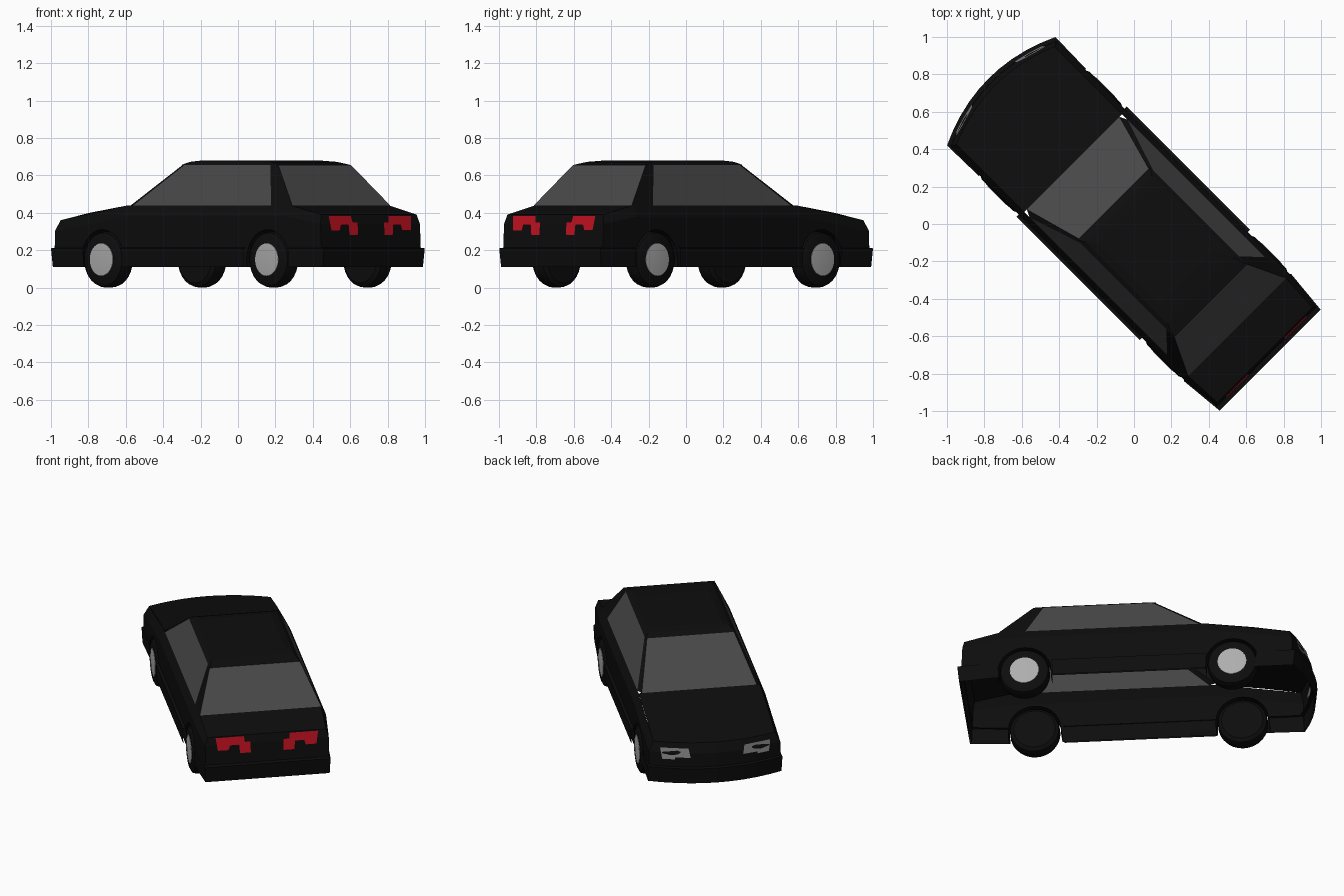
import bpy, bmesh, math
from mathutils import Vector

if "Cube" in bpy.data.objects:
    bpy.data.objects.remove(bpy.data.objects["Cube"])

TURN = math.radians(45)          # the car stands diagonally; built along local +y


def material(name, rgb):
    m = bpy.data.materials.new(name)
    m.diffuse_color = (*rgb, 1)
    m.use_nodes = True
    m.node_tree.nodes["Principled BSDF"].inputs["Base Color"].default_value = m.diffuse_color
    return m


BLACK = material("black_paint", (0.004, 0.004, 0.004))
GLASS = material("grey_glass", (0.065, 0.065, 0.065))
RED = material("red_lamp", (0.56, 0.006, 0.016))
LAMP = material("headlamp_grey", (0.22, 0.22, 0.22))
HUB = material("hub_silver", (0.42, 0.42, 0.42))


def finish(bm, name, mats, orient=True):
    """Point faces outward from the car's spine, then make the object."""
    bmesh.ops.remove_doubles(bm, verts=bm.verts, dist=0.0005)
    bm.normal_update()
    if orient:
        for f in bm.faces:
            c = f.calc_center_median()
            spine = Vector((0, max(-0.6, min(0.6, c.y)), 0.25))
            if f.normal.dot(c - spine) < 0:
                f.normal_flip()
    me = bpy.data.meshes.new(name)
    bm.to_mesh(me)
    bm.free()
    for m in mats:
        me.materials.append(m)
    ob = bpy.data.objects.new(name, me)
    ob.rotation_euler.z = TURN
    bpy.context.collection.objects.link(ob)
    return ob


def face(bm, pts):
    return bm.faces.new([bm.verts.new(p) for p in pts])


def loft(bm, rows):
    for a, b in zip(rows, rows[1:]):
        for i in range(len(a) - 1):
            face(bm, [a[i], a[i + 1], b[i + 1], b[i]])


def bow(x):                      # curved plan of the nose
    return 1.10 - 0.096 * (x / 0.41) ** 2


def side_x(y):                   # side wall, tapering at the tail
    return 0.40 if y > -0.785 else 0.40 - 0.11 * (-0.785 - y)


COLS = [i / 5 for i in range(-5, 6)]
AXLES = (0.625, -0.625)

# Lower body shell: sides with wheel arches, shoulders, hood, nose, trunk, tail
bm = bmesh.new()
shoulder = [(0.985, 0.30), (0.46, 0.38), (-0.77, 0.38), (-1.0, 0.34)]
top = [(0.37, bow(0.37) - 0.05, 0.36), (0.37, 0.46, 0.44),
       (0.37, -0.77, 0.44), (0.36, -0.99, 0.39)]
for s in (1, -1):
    outline = [(0.985, 0.11)]
    for ax in AXLES:
        arch = [(ax + 0.16 * math.cos(math.pi * k / 14),
                 0.15 + 0.16 * math.sin(math.pi * k / 14)) for k in range(15)]
        arch = [(ax + 0.16, 0.11)] + arch + [(ax - 0.16, 0.11)]
        outline += arch
        loft(bm, [[(s * side_x(y), y, z) for y, z in arch],
                  [(s * 0.30, y, z) for y, z in arch]])
    outline += [(-1.01, 0.11)] + shoulder[::-1]
    face(bm, [(s * side_x(y), y, z) for y, z in outline])
    loft(bm, [[(s * side_x(y), y, z) for y, z in shoulder],
              [(s * x, y, z) for x, y, z in top]])
loft(bm, [[(0.37 * t, 0.46, 0.44) for t in COLS],
          [(0.37 * t, 0.75, 0.40 + 0.006 * (1 - t * t)) for t in COLS],
          [(0.37 * t, bow(0.37 * t) - 0.05, 0.36) for t in COLS],
          [(0.40 * t, bow(0.40 * t) - 0.025, 0.30) for t in COLS],
          [(0.40 * t, bow(0.40 * t) - 0.02, 0.11) for t in COLS]])
loft(bm, [[(0.37 * t, -0.77, 0.44) for t in COLS],
          [(0.36 * t, -0.99, 0.39) for t in COLS],
          [(0.376 * t, -1.0, 0.34) for t in COLS],
          [(0.375 * t, -1.01, 0.11) for t in COLS]])
finish(bm, "lower_body", [BLACK])

# Cabin: framed panes become glass; thin open seams beside the front panes
bm = bmesh.new()
BX, BZ, TX, TZ = 0.37, 0.44, 0.275, 0.655


def pane(pts, rim, seams=()):
    f = face(bm, pts)
    n = len(pts)
    rims = bmesh.ops.inset_individual(bm, faces=[f], thickness=rim)["faces"]
    f.material_index = 1
    mids = [(Vector(pts[i]) + Vector(pts[(i + 1) % n])) / 2 for i in seams]
    for m in mids:
        strip = min((r for r in rims if r.is_valid),
                    key=lambda r: (r.calc_center_median() - m).length)
        bm.faces.remove(strip)


pane([(-BX + .02, 0.46, BZ), (BX - .02, 0.46, BZ),
      (TX - .01, 0.155, TZ), (-TX + .01, 0.155, TZ)], 0.010, (1, 3))
pane([(-BX, -0.78, BZ), (BX, -0.78, BZ),
      (TX, -0.58, TZ), (-TX, -0.58, TZ)], 0.012)
for s in (1, -1):
    # windscreen pillar, front window, rear window, rear pillar
    face(bm, [(s * (BX - .02), 0.46, BZ), (s * BX, 0.42, BZ),
              (s * TX, 0.13, TZ), (s * (TX - .01), 0.155, TZ)])
    pane([(s * BX, 0.42, BZ), (s * BX, -0.145, BZ),
          (s * TX, -0.115, TZ), (s * TX, 0.13, TZ)], 0.013, (0,))
    pane([(s * BX, -0.145, BZ), (s * BX, -0.62, BZ),
          (s * TX, -0.52, TZ), (s * TX, -0.115, TZ)], 0.013)
    face(bm, [(s * BX, -0.62, BZ), (s * BX, -0.78, BZ),
              (s * TX, -0.58, TZ), (s * TX, -0.52, TZ)])


def roof_ring(w, yf, yb, z):
    return [(-w, yf, z), (w, yf, z), (w, yb, z), (-w, yb, z), (-w, yf, z)]


rings = [roof_ring(TX, 0.155, -0.58, TZ), roof_ring(0.25, 0.115, -0.50, 0.672),
         roof_ring(0.21, 0.06, -0.40, 0.68)]
loft(bm, rings)
face(bm, rings[-1][:4])
finish(bm, "cabin", [BLACK, GLASS])


# Bumpers and side skirts: raised band round the lower edge
def band(name, path, inner):
    bm = bmesh.new()
    loft(bm, [[(x * 0.99, y * 0.99, 0.11) for x, y in path],
              [(x, y, 0.21) for x, y in path],
              [(x, y, 0.215) for x, y in inner]])
    finish(bm, name, [BLACK])


arc = [(0.41 * t, bow(0.41 * t)) for t in COLS]
band("front_bumper", [(-0.405, 0.77)] + arc + [(0.405, 0.77)],
     [(-0.39, 0.77)] + [(x * .95, y - .04) for x, y in arc] + [(0.39, 0.77)])
band("rear_bumper", [(-0.405, -0.785), (-0.382, -1.03), (0.382, -1.03), (0.405, -0.785)],
     [(-0.39, -0.785), (-0.365, -1.0), (0.365, -1.0), (0.39, -0.785)])
for s, side in ((1, "right"), (-1, "left")):
    band(side + "_skirt", [(s * 0.417, 0.472), (s * 0.417, -0.46)],
         [(s * 0.395, 0.472), (s * 0.395, -0.46)])

# Lamps: thin plates on the tail and nose
TAIL = [(.10, .28), (.165, .28), (.17, .335), (.225, .335), (.235, .305),
        (.30, .305), (.312, .385), (.14, .385), (.135, .35), (.10, .35)]
HEAD = [(.16, .275), (.25, .275), (.25, .262), (.325, .262), (.335, .33), (.17, .33)]
for s, side in ((1, "right"), (-1, "left")):
    bm = bmesh.new()
    face(bm, [(s * x, -1.006 - max(0, .34 - z) * .04 + max(0, z - .34) * .2, z)
              for x, z in TAIL])
    finish(bm, side + "_tail_lamp", [RED])
    bm = bmesh.new()
    face(bm, [(s * x, bow(x) - 0.018 - max(0, z - .30) * .42, z) for x, z in HEAD])
    finish(bm, side + "_headlamp", [LAMP])


# Wheels: lathed tyre and a shallow hub cap
def lathe(name, profile, s, ax, mat, n=28):
    bm = bmesh.new()
    rows = [[(s * x, ax + r * math.cos(2 * math.pi * k / n),
              0.15 + r * math.sin(2 * math.pi * k / n)) for k in range(n + 1)]
            for x, r in profile]
    loft(bm, rows)
    face(bm, rows[0][:-1])
    face(bm, rows[-1][:-1])
    bmesh.ops.remove_doubles(bm, verts=bm.verts, dist=0.0005)
    bmesh.ops.recalc_face_normals(bm, faces=bm.faces)
    ob = finish(bm, name, [mat], orient=False)
    bpy.context.view_layer.objects.active = ob
    ob.select_set(True)
    bpy.ops.object.shade_smooth_by_angle(angle=math.radians(35))
    ob.select_set(False)


for s, side in ((1, "right"), (-1, "left")):
    for ax, end in zip(AXLES, ("front", "rear")):
        lathe(f"{end}_{side}_tyre", [(.30, .125), (.315, .145), (.335, .15),
              (.375, .15), (.395, .143), (.407, .12)], s, ax, BLACK)
        lathe(f"{end}_{side}_hub", [(.403, .089), (.409, .087), (.412, .05)], s, ax, HUB)
